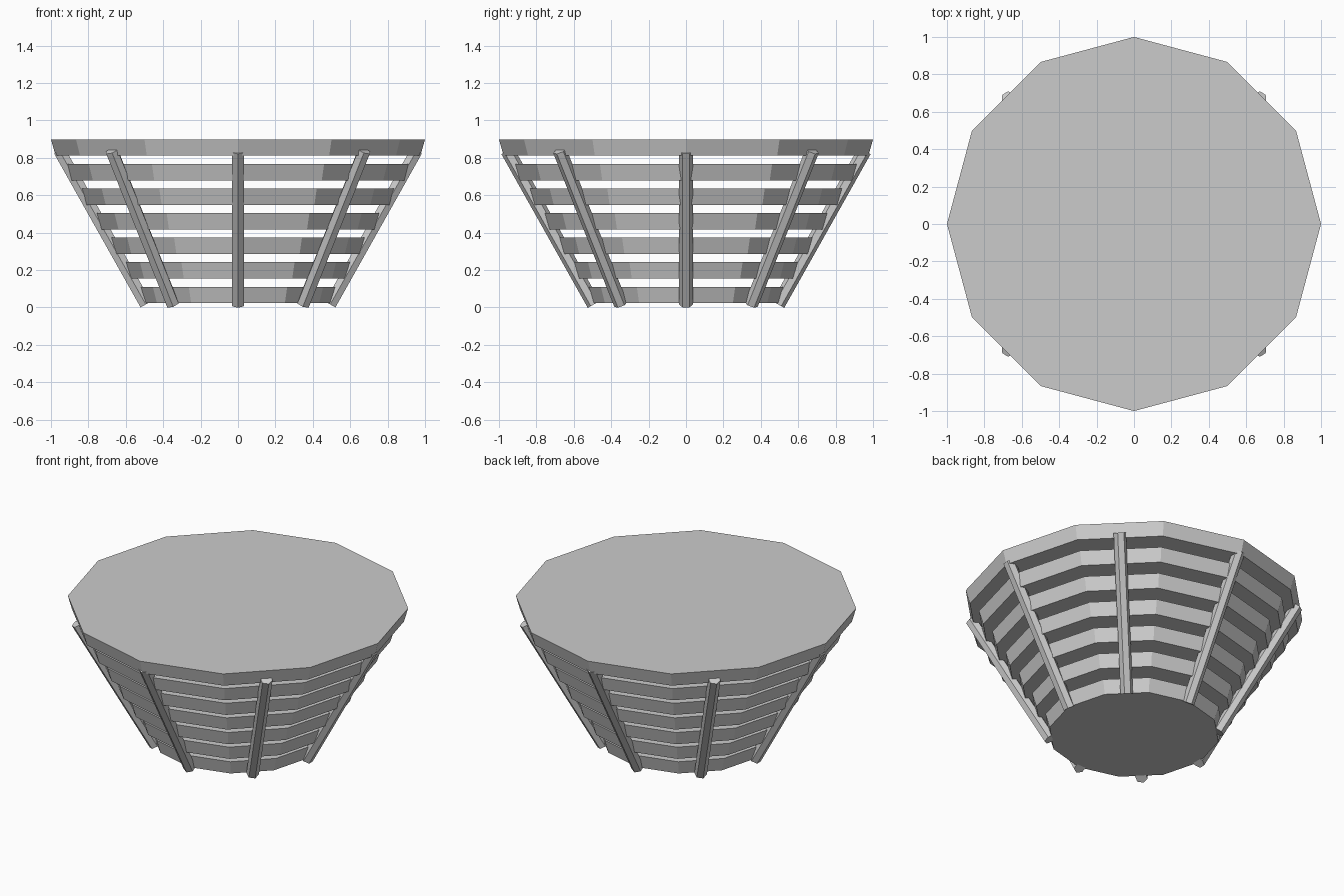
import bpy
import bmesh
import math
from mathutils import Matrix, Vector

cube = bpy.data.objects.get("Cube")
if cube:
    bpy.data.objects.remove(cube, do_unlink=True)

# Single flat grey
grey = bpy.data.materials.new("plain_grey")
grey.use_nodes = True
colour = (0.6, 0.6, 0.6, 1)
grey.diffuse_color = colour
grey.node_tree.nodes["Principled BSDF"].inputs["Base Color"].default_value = colour


def frustum(name, sides, low, high, r_low, r_high):
    """Closed prism or frustum running from point low to point high."""
    axis = high - low
    turn = Vector((0, 0, 1)).rotation_difference(axis).to_matrix().to_4x4()
    bm = bmesh.new()
    bmesh.ops.create_cone(
        bm, cap_ends=True, segments=sides, radius1=r_low, radius2=r_high,
        depth=axis.length, matrix=Matrix.Translation((low + high) / 2) @ turn)
    mesh = bpy.data.meshes.new(name)
    bm.to_mesh(mesh)
    bm.free()
    mesh.materials.append(grey)
    obj = bpy.data.objects.new(name, mesh)
    bpy.context.collection.objects.link(obj)
    return obj


# Stack of twelve-sided tapered discs, widest at the top
DISCS = 7
for i in range(DISCS):
    top = 0.898 - 0.1313 * i
    radius = 1 - 0.079 * i
    name = "top_disc" if i == 0 else f"disc_{i + 1}"
    frustum(name, 12, Vector((0, 0, top - 0.087)), Vector((0, 0, top)),
            radius - 0.025, radius)

# Eight hexagonal posts leaning outward around the stack
POSTS = 8
for i in range(POSTS):
    a = math.tau * i / POSTS
    out = Vector((math.cos(a), math.sin(a), 0))
    frustum(f"post_{i + 1}", 6, out * 0.493 + Vector((0, 0, 0.016)),
            out * 0.955 + Vector((0, 0, 0.838)), 0.037, 0.037)
